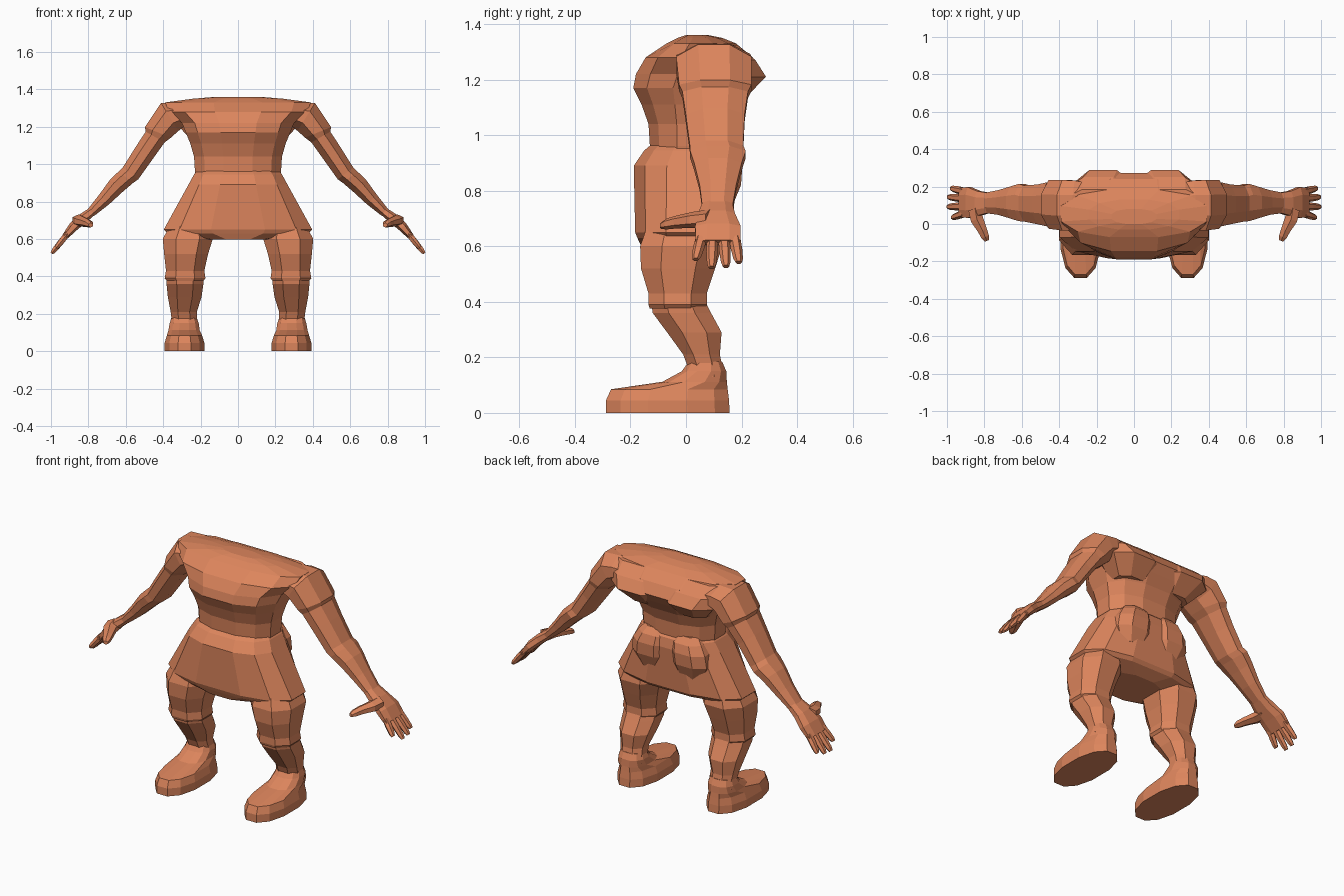
import bpy, bmesh, math
from mathutils import Vector

clay = bpy.data.materials.new("terracotta")
clay.diffuse_color = (0.72, 0.235, 0.108, 1)


def loft(name, stations, n=8, power=2.0, axes=None, mirror=True):
    """Skin n-sided rings; station = (x, y, z, radius_u, radius_v, tilt degrees of u in the xz plane)."""
    bm = bmesh.new()
    rings = []
    edge = math.cos(math.pi / n) ** (2 / power)
    for x, y, z, ru, rv, tilt in stations:
        t = math.radians(tilt)
        u, v = axes or (Vector((math.cos(t), 0, math.sin(t))), Vector((0, 1, 0)))
        ring = []
        for i in range(n):
            a = 2 * math.pi * (i + 0.5) / n
            c, s = math.cos(a), math.sin(a)
            pu = math.copysign(abs(c) ** (2 / power), c) / edge * ru
            pv = math.copysign(abs(s) ** (2 / power), s) / edge * rv
            ring.append(bm.verts.new(Vector((x, y, z)) + u * pu + v * pv))
        rings.append(ring)
    for a, b in zip(rings, rings[1:]):
        for i in range(n):
            j = (i + 1) % n
            bm.faces.new((a[i], a[j], b[j], b[i]))
    bm.faces.new(rings[0])
    bm.faces.new(rings[-1])
    bmesh.ops.recalc_face_normals(bm, faces=bm.faces)
    me = bpy.data.meshes.new(name)
    bm.to_mesh(me)
    bm.free()
    me.materials.append(clay)
    ob = bpy.data.objects.new(name, me)
    bpy.context.collection.objects.link(ob)
    if mirror:
        m = ob.modifiers.new("mirror", "MIRROR")
        m.use_mirror_merge = False
    return ob


def stack(name, rows, n=12, power=2.4, mirror=False):
    """Horizontal rings; row = (z, x_min, x_max, y_front, y_back)."""
    return loft(name, [((a + b) / 2, (f + k) / 2, z, (b - a) / 2, (k - f) / 2, 0)
                       for z, a, b, f, k in rows], n, power, None, mirror)


def wide(rows):
    return [(z, -r, r, f, k) for z, r, f, k in rows]


# torso: narrow waist, heavy chest and sloping flat-topped shoulders
stack("torso", wide([
    (0.90, 0.22, -0.13, 0.16), (0.96, 0.23, -0.13, 0.165), (1.04, 0.235, -0.135, 0.17),
    (1.11, 0.255, -0.16, 0.20), (1.17, 0.28, -0.19, 0.24), (1.22, 0.30, -0.18, 0.272),
    (1.28, 0.37, -0.145, 0.24), (1.33, 0.39, -0.07, 0.18), (1.35, 0.24, -0.03, 0.13),
    (1.36, 0.12, 0.0, 0.08)]))

# paired upper back muscles
stack("back_muscle", [
    (1.12, 0.05, 0.24, 0.05, 0.20), (1.21, 0.005, 0.325, 0.03, 0.288),
    (1.27, 0.015, 0.365, 0.03, 0.25), (1.325, 0.05, 0.36, 0.03, 0.185)],
    n=8, power=2.3, mirror=True)

# skirt: flares from the waist, with a lower panel between the legs
stack("skirt", wide([
    (0.97, 0.21, -0.12, 0.15), (0.945, 0.235, -0.15, 0.175), (0.89, 0.265, -0.188, 0.185),
    (0.65, 0.397, -0.183, 0.165), (0.63, 0.375, -0.175, 0.15), (0.597, 0.17, -0.16, 0.09)]),
    power=2.6)

# broad rounded seat muscles
stack("seat_muscle", [
    (0.74, 0.04, 0.20, 0.05, 0.165), (0.82, 0.01, 0.24, 0.03, 0.198),
    (0.89, 0.005, 0.23, 0.03, 0.203), (0.94, 0.01, 0.20, 0.03, 0.19),
    (0.975, 0.03, 0.17, 0.05, 0.16)], n=8, power=2.3, mirror=True)

# trouser leg ending in a cuff at the knee, cuff higher at the back
stack("thigh", [
    (0.70, 0.16, 0.35, -0.13, 0.11), (0.60, 0.135, 0.402, -0.165, 0.13),
    (0.52, 0.16, 0.395, -0.162, 0.105), (0.43, 0.18, 0.385, -0.135, 0.075),
    (0.39, 0.174, 0.392, -0.135, 0.075), (0.375, 0.185, 0.38, -0.13, 0.07)],
    n=8, power=2.3, mirror=True)

# lower leg sweeping back to the ankle
stack("shin", [
    (0.40, 0.185, 0.382, -0.125, 0.07), (0.36, 0.185, 0.382, -0.12, 0.09),
    (0.29, 0.195, 0.375, -0.068, 0.128), (0.21, 0.22, 0.36, -0.01, 0.122),
    (0.17, 0.218, 0.355, 0.005, 0.13), (0.13, 0.215, 0.36, 0.0, 0.14)],
    n=8, power=2.2, mirror=True)

# foot: long rounded sole rising to the ankle
stack("foot", [
    (0.0, 0.18, 0.392, -0.288, 0.157), (0.045, 0.18, 0.392, -0.288, 0.155),
    (0.085, 0.192, 0.38, -0.27, 0.15), (0.112, 0.205, 0.372, -0.085, 0.147),
    (0.15, 0.21, 0.365, -0.015, 0.145), (0.185, 0.222, 0.355, 0.01, 0.13)],
    n=12, power=2.3, mirror=True)

# arm from flared shoulder cap to wrist
loft("arm", [
    (0.25, 0.10, 1.26, 0.06, 0.12, 85), (0.31, 0.10, 1.265, 0.068, 0.132, 75),
    (0.365, 0.10, 1.252, 0.088, 0.135, 58), (0.428, 0.105, 1.17, 0.075, 0.13, 22),
    (0.443, 0.105, 1.145, 0.058, 0.118, 30), (0.50, 0.105, 1.062, 0.056, 0.106, 37),
    (0.575, 0.11, 0.95, 0.052, 0.096, 37), (0.60, 0.115, 0.93, 0.049, 0.1, 40),
    (0.65, 0.115, 0.885, 0.047, 0.085, 45), (0.715, 0.115, 0.812, 0.037, 0.066, 45),
    (0.785, 0.113, 0.742, 0.025, 0.055, 42)], n=8)

# flat palm
loft("palm", [
    (0.77, 0.113, 0.755, 0.023, 0.052, 42), (0.83, 0.11, 0.71, 0.028, 0.066, 40),
    (0.88, 0.115, 0.665, 0.026, 0.082, 38), (0.925, 0.115, 0.612, 0.017, 0.08, 37)],
    n=8, power=2.6)

# four fingers, fanned slightly
for i, (base, tip, x, z) in enumerate([(0.055, 0.035, 0.972, 0.552), (0.095, 0.092, 0.996, 0.523),
                                       (0.137, 0.144, 0.994, 0.527), (0.175, 0.19, 0.978, 0.542)]):
    pts = []
    for t, r in ((0, 0.018), (0.45, 0.018), (0.85, 0.015), (1, 0.01)):
        pts.append((0.91 + (x - 0.91) * t, base + (tip - base) * t, 0.63 + (z - 0.63) * t,
                    r * 0.85, r, 37))
    loft("finger_%d" % (i + 1), pts, n=6)

# thumb pointing forward
loft("thumb", [
    (0.85, 0.085, 0.70, 0.038, 0.028, 0), (0.84, 0.025, 0.695, 0.034, 0.025, 0),
    (0.81, -0.035, 0.687, 0.025, 0.02, 0), (0.795, -0.07, 0.68, 0.021, 0.017, 0),
    (0.787, -0.09, 0.674, 0.012, 0.01, 0)], n=6,
    axes=(Vector((0.93, -0.37, 0)), Vector((0, 0, 1))))
